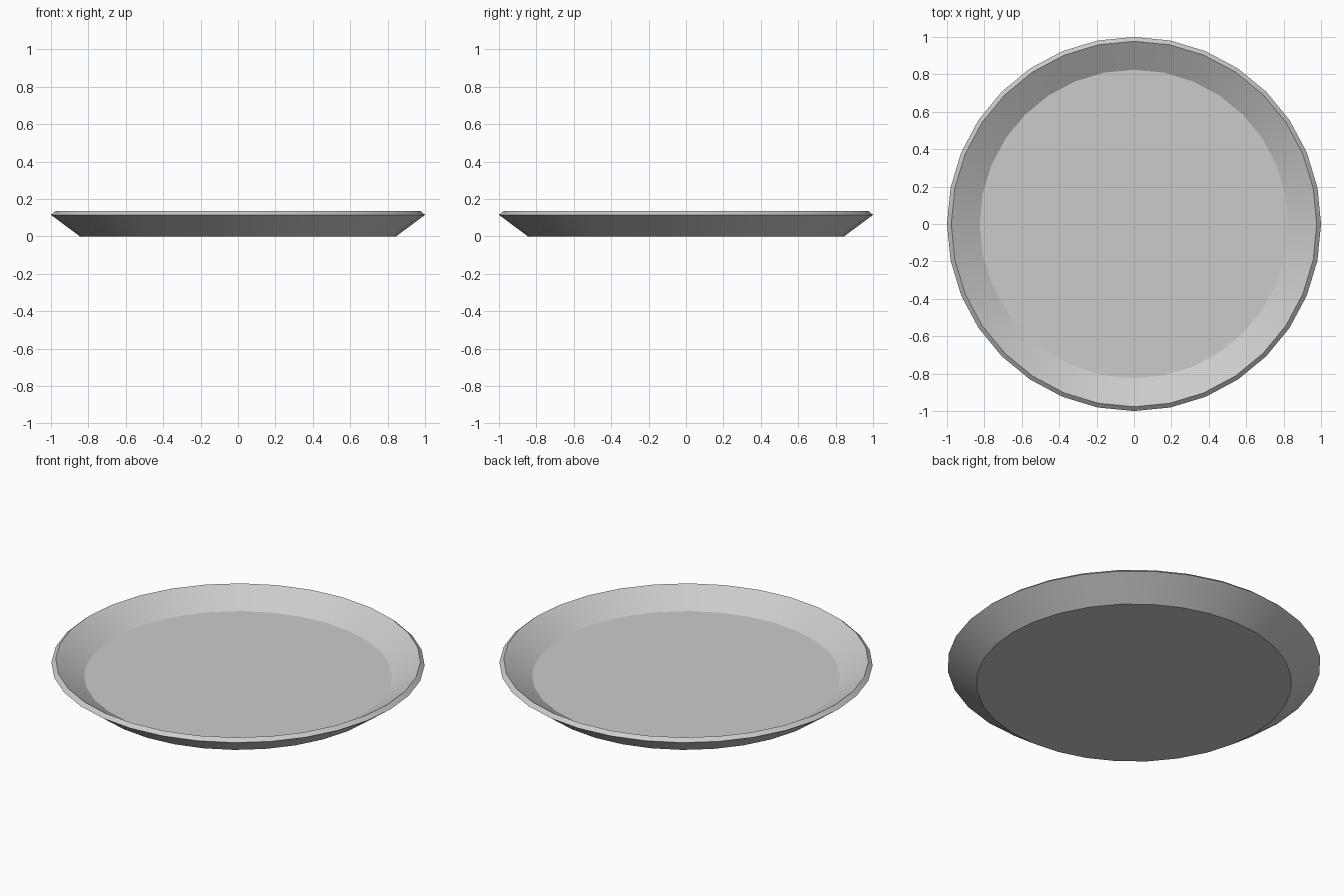
import bpy, bmesh, math

if "Cube" in bpy.data.objects:
    bpy.data.objects.remove(bpy.data.objects["Cube"])

SIDES = 32
# plate profile (radius, height): base, outer wall, rim lip, inner wall, floor
PROFILE = [(0.845, 0.0), (1.0, 0.115), (0.977, 0.135), (0.825, 0.042)]

bm = bmesh.new()
rings = []
for r, z in PROFILE:
    rings.append([bm.verts.new((r * math.cos(2 * math.pi * i / SIDES),
                                r * math.sin(2 * math.pi * i / SIDES), z))
                  for i in range(SIDES)])

# walls and rim
for a, b in zip(rings, rings[1:]):
    for i in range(SIDES):
        j = (i + 1) % SIDES
        bm.faces.new((a[i], a[j], b[j], b[i]))

# flat underside and flat floor
bm.faces.new(rings[0][::-1])
bm.faces.new(rings[-1])
bmesh.ops.recalc_face_normals(bm, faces=bm.faces[:])

mesh = bpy.data.meshes.new("plate")
bm.to_mesh(mesh)
bm.free()
plate = bpy.data.objects.new("plate", mesh)
bpy.context.collection.objects.link(plate)

# smooth around the walls, crisp at the floor and rim
bpy.context.view_layer.objects.active = plate
plate.select_set(True)
bpy.ops.object.shade_smooth_by_angle(angle=math.radians(25))
